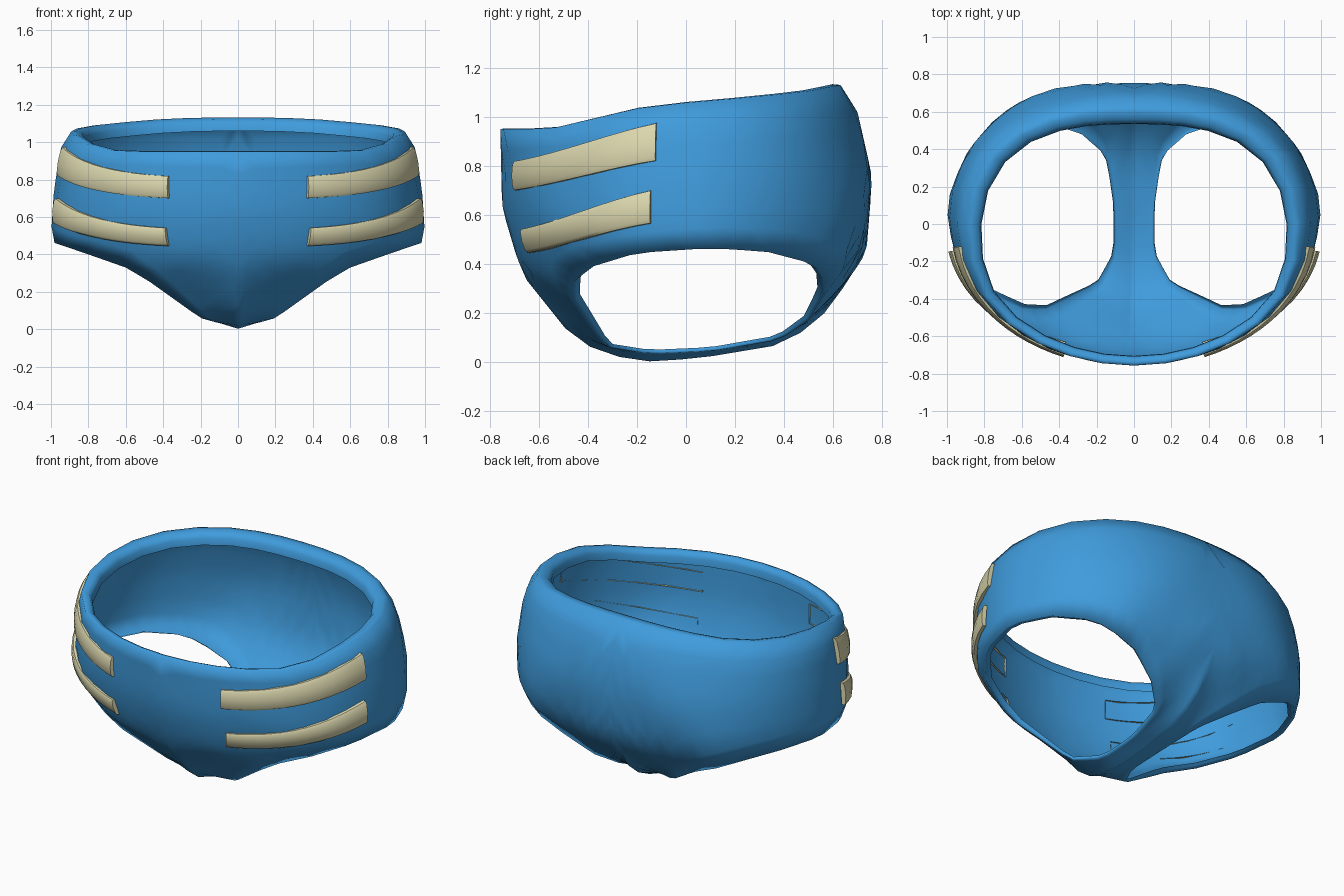
import bpy, bmesh, math
from mathutils import Vector

if "Cube" in bpy.data.objects:
    bpy.data.objects.remove(bpy.data.objects["Cube"])


def material(name, rgb):
    m = bpy.data.materials.new(name)
    m.diffuse_color = (*rgb, 1)
    m.use_nodes = True
    m.node_tree.nodes["Principled BSDF"].inputs["Base Color"].default_value = m.diffuse_color
    return m


blue = material("blue fabric", (0.05, 0.33, 0.72))
cream = material("cream tape", (0.72, 0.69, 0.43))

# Half-widths of the body at each height: (z, size)
FRONT = [(0, .2), (.05, .37), (.11, .47), (.36, .67), (.63, .75), (.95, .757), (1.2, .745)]
BACK = [(0, .1), (.07, .38), (.15, .52), (.24, .61), (.45, .735), (.75, .762), (1.05, .69), (1.13, .63)]
SIDE = [(0, .15), (.075, .35), (.27, .8), (.45, .985), (.53, 1.004), (.75, .987), (.98, .945), (1.06, .89), (1.2, .8)]
# Waist height along y
WAIST = [(-.755, .95), (-.56, .95), (-.13, 1.05), (.05, 1.06), (.47, 1.1), (.63, 1.13)]
# Centre line (y, z) from back waist, under the crotch, to front waist
CENTRE = [(.63, 1.13), (.69, 1.05), (.76, .75), (.735, .45), (.6, .24), (.52, .15), (.38, .07), (.05, .015),
          (-.2, .0), (-.37, .05), (-.47, .11), (-.67, .36), (-.75, .63), (-.757, .95)]
# Leg opening: outer side, front to back, then inner side, back to front
LEG_OUT = [(.6, -.455, .33), (.77, -.38, .39), (.93, -.2, .445), (.99, .1, .465), (.9, .33, .45),
           (.73, .52, .40), (.6, .56, .34)]
LEG_IN = [(.6, .56, .34), (.45, .565, .28), (.28, .5, .17), (.15, .38, .09), (.11, .1, .045), (.11, -.15, .035),
          (.2, -.32, .06), (.48, -.46, .26), (.6, -.455, .33)]


def interp(table, t):
    if t <= table[0][0]:
        return table[0][1]
    for (a, u), (b, v) in zip(table, table[1:]):
        if t <= b:
            return u + (v - u) * (t - a) / (b - a)
    return table[-1][1]


def radius(dx, dy, z):
    """Horizontal distance from the axis to the body surface."""
    n, ry = (2.0, interp(FRONT, z)) if dy < 0 else (2.35, interp(BACK, z))
    return (abs(dx / interp(SIDE, z)) ** n + abs(dy / ry) ** n) ** (-1 / n)


def resample(points, n):
    pts = [Vector(p) for p in points]
    dist = [0]
    for a, b in zip(pts, pts[1:]):
        dist.append(dist[-1] + (b - a).length)
    return [Vector([interp([(d, p[k]) for d, p in zip(dist, pts)], dist[-1] * i / (n - 1))
                    for k in range(3)]) for i in range(n)]


def waist_point(a):
    dx, dy, z = math.cos(a), math.sin(a), 1.0
    for _ in range(8):
        r = radius(dx, dy, z)
        z = interp(WAIST, dy * r)
    return Vector((dx * r if dx > 1e-6 else 0, dy * r, z))


def ratio(p):
    h = math.hypot(p.x, p.y)
    return h / radius(p.x / h, p.y / h, p.z) if h > .02 else 1


def add_object(name, bm, mat):
    for f in bm.faces:
        f.smooth = True
    me = bpy.data.meshes.new(name)
    bm.to_mesh(me)
    bm.free()
    me.materials.append(mat)
    ob = bpy.data.objects.new(name, me)
    bpy.context.collection.objects.link(ob)
    m = ob.modifiers.new("mirror", "MIRROR")
    m.use_axis[0] = True
    m.merge_threshold = .001
    return ob


def face_outward(bm):
    bmesh.ops.recalc_face_normals(bm, faces=bm.faces)
    if sum(f.normal.dot(f.calc_center_median() - Vector((0, 0, .6))) * f.calc_area() for f in bm.faces) < 0:
        bmesh.ops.reverse_faces(bm, faces=bm.faces)


def bridge(bm, r0, r1, closed):
    n = len(r0)
    for i in range(n if closed else n - 1):
        j = (i + 1) % n
        bm.faces.new((r0[i], r0[j], r1[j], r1[i]))


# Body: half shell lofted from waist + centre line to the leg opening
NW, NC, RINGS = 15, 25, 8
outer = [waist_point(math.pi * (i / (NW - 1) - .5)) for i in range(NW)]
outer += resample([(0, y, z) for y, z in CENTRE], NC)[1:-1]
inner = resample(LEG_OUT, NW) + resample(LEG_IN, NC)[1:-1]
bm = bmesh.new()
rings = []
for k in range(RINGS):
    t = k / (RINGS - 1)
    ring = []
    for a, b in zip(outer, inner):
        p = a.lerp(b, t)
        h = math.hypot(p.x, p.y)
        w = min(1, max(0, (p.z - .13) / .25))
        if 0 < t < 1 and h > .02 and w > 0:
            r = radius(p.x / h, p.y / h, p.z) * (ratio(a) * (1 - t) + ratio(b) * t)
            s = 1 + w * (r / h - 1)
            p.x *= s
            p.y *= s
        ring.append(bm.verts.new(p))
    rings.append(ring)
for r0, r1 in zip(rings, rings[1:]):
    bridge(bm, r0, r1, True)
face_outward(bm)
bm.normal_update()

# Leg lip: edge turned in, thinner under the crotch
leg = rings[-1]
normals = [v.normal.copy() for v in leg]
prev = leg
for f in (.5, 1):
    ring = [bm.verts.new(v.co - n * f * (.012 + .026 * min(1, v.co.z / .3))) for v, n in zip(leg, normals)]
    bridge(bm, prev, ring, True)
    prev = ring

# Waist lip: rounded roll turned in, wider at the back
waist = rings[0][:NW]
prev = waist
for f, dz in ((.35, .003), (.75, -.006), (.95, -.03), (1, -.07)):
    ring = []
    for v in waist:
        h = math.hypot(v.co.x, v.co.y)
        w = (.076 + .02 * v.co.y / .63) * f
        ring.append(bm.verts.new((v.co.x * (1 - w / h), v.co.y * (1 - w / h), v.co.z + dz)))
    bridge(bm, prev, ring, False)
    prev = ring
face_outward(bm)
add_object("padded_body", bm, blue)


# Fastening tapes: pillowed strips wrapped around the front corners
def tape(name, start, end, z0, z1):
    bm = bmesh.new()
    a0, a1 = math.atan2(start[1], start[0]), math.atan2(end[1], end[0])
    rows = [(0, -.014), (.01, .004), (.12, .012), (.5, .016), (.88, .012), (.99, .004), (1, -.014)]
    steps = [0, 0] + [i / 12 for i in range(1, 12)] + [1, 1]
    prev = None
    for i, t in enumerate(steps):
        a = a0 + (a1 - a0) * t
        dx, dy = math.cos(a), math.sin(a)
        f = (dy * radius(dx, dy, .7) - start[1]) / (end[1] - start[1])
        f = .7 * f + .3 * f * f * (3 - 2 * f)
        lo, hi = (z0[k] + (z1[k] - z0[k]) * f for k in (0, 1))
        col = []
        for v, off in rows:
            z = lo + (hi - lo) * v
            if i in (0, len(steps) - 1):
                off = -.014
            r = radius(dx, dy, z) + off
            col.append(bm.verts.new((dx * r, dy * r, z)))
        if prev:
            bridge(bm, prev, col, False)
        prev = col
    bmesh.ops.remove_doubles(bm, verts=bm.verts, dist=1e-5)
    face_outward(bm)
    ob = add_object(name, bm, cream)
    bpy.context.view_layer.objects.active = ob
    ob.select_set(True)
    bpy.ops.object.shade_smooth_by_angle(angle=math.radians(50))
    ob.select_set(False)


tape("upper_tapes", (.37, -.695), (.965, -.125), (.70, .82), (.82, .975))
tape("lower_tapes", (.375, -.65), (.98, -.145), (.45, .55), (.565, .70))
